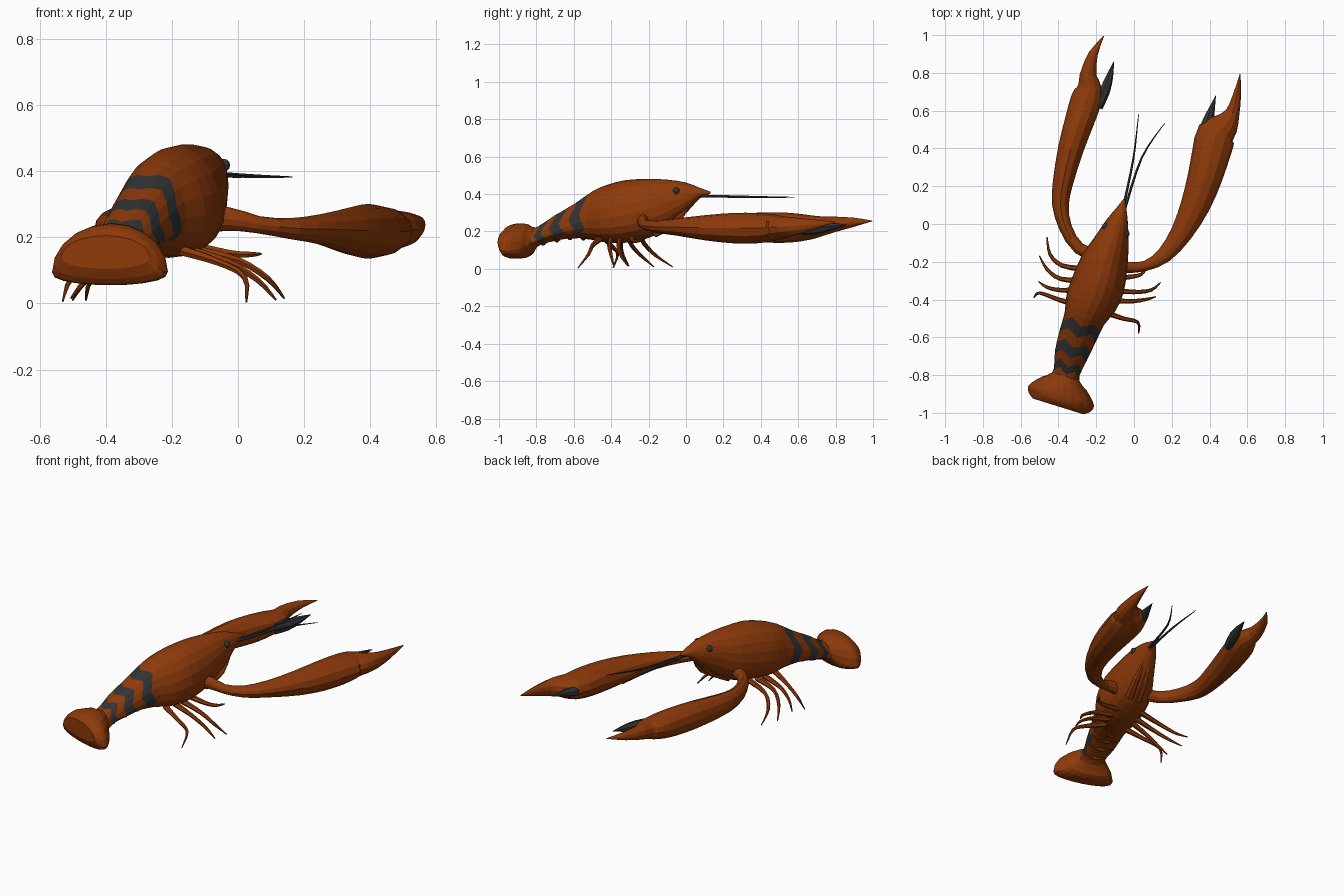
import bpy, math
from mathutils import Vector


def material(name, rgb):
    m = bpy.data.materials.new(name)
    m.diffuse_color = (*rgb, 1)
    return m


SHELL = material("shell", (0.27, 0.042, 0.003))
DARK = material("dark", (0.032, 0.034, 0.035))


def spline(rows, u):
    """Catmull-Rom value of a table of rows at position u."""
    n = len(rows) - 1
    u = min(max(u, 0), n)
    i = min(int(u), n - 1)
    t = u - i
    p0, p1, p2, p3 = (rows[min(max(i + k, 0), n)] for k in (-1, 0, 1, 2))
    return [0.5 * (2 * b + (c - a) * t + (2 * a - 5 * b + 4 * c - d) * t * t
                   + (3 * b - a - 3 * c + d) * t ** 3)
            for a, b, c, d in zip(p0, p1, p2, p3)]


def skin(name, rings, mats, dark=None):
    """Join equal rings of points into a capped mesh."""
    n = len(rings[0])
    verts = [p for r in rings for p in r]
    faces, idx = [], []
    for i in range(len(rings) - 1):
        for j in range(n):
            k = (j + 1) % n
            faces.append((i * n + j, i * n + k, (i + 1) * n + k, (i + 1) * n + j))
            idx.append(1 if dark and dark(i, j) else 0)
    faces += [tuple(range(n))[::-1], tuple(range(len(verts) - n, len(verts)))]
    idx += [0, 0]
    me = bpy.data.meshes.new(name)
    me.from_pydata(verts, [], faces)
    for m in mats:
        me.materials.append(m)
    me.polygons.foreach_set("material_index", idx)
    ob = bpy.data.objects.new(name, me)
    bpy.context.collection.objects.link(ob)
    return ob


def limb(name, rows, sides=8, steps=2, mat=SHELL):
    """Tube through rows of x, y, z, half width, half height."""
    rings = []
    for s in range((len(rows) - 1) * steps + 1):
        u = s / steps
        x, y, z, w, h = spline(rows, u)
        w, h = max(w, 0.001), max(h, 0.001)
        a, b = spline(rows, u - 0.1), spline(rows, u + 0.1)
        t = (Vector(b[:3]) - Vector(a[:3])).normalized()
        side = t.cross(Vector((0, 0, 1))).normalized()
        up = side.cross(t)
        rings.append([Vector((x, y, z)) + side * w * math.cos(q) + up * h * math.sin(q)
                      for q in (2 * math.pi * k / sides for k in range(sides))])
    return skin(name, rings, [mat])


# Body stations from nose to tail: x, y, half width, bottom z, top z, widest level
BODY = [(-0.052, 0.13, 0.005, 0.402, 0.413, 0.5), (-0.068, 0.07, 0.032, 0.375, 0.435, 0.5),
        (-0.09, 0.0, 0.062, 0.30, 0.462, 0.5), (-0.12, -0.1, 0.095, 0.215, 0.477, 0.5),
        (-0.155, -0.2, 0.125, 0.165, 0.481, 0.45), (-0.19, -0.32, 0.142, 0.14, 0.475, 0.42),
        (-0.228, -0.42, 0.136, 0.14, 0.45, 0.4), (-0.262, -0.5, 0.11, 0.155, 0.415, 0.4),
        (-0.30, -0.6, 0.10, 0.165, 0.345, 0.35), (-0.335, -0.7, 0.088, 0.15, 0.287, 0.3),
        (-0.36, -0.8, 0.072, 0.12, 0.222, 0.3), (-0.37, -0.85, 0.13, 0.065, 0.24, 0.25),
        (-0.384, -0.905, 0.18, 0.055, 0.242, 0.22), (-0.394, -0.942, 0.172, 0.062, 0.232, 0.22),
        (-0.401, -0.966, 0.14, 0.105, 0.205, 0.35)]
SIDES = 20


def body_point(u, q):
    x, y, w, z0, z1, c = spline(BODY, u)
    mid = z0 + (z1 - z0) * c
    s = math.sin(q)
    z = mid + (z1 - mid) * s if s > 0 else mid - (mid - z0) * abs(s) ** 0.8
    return Vector((x + 0.955 * w * math.cos(q), y - 0.297 * w * math.cos(q), z))


def body_part(name, us, zigzag=0, dark=None):
    rings = []
    for i, u in enumerate(us):
        amp = zigzag if 0 < i < len(us) - 1 else 0
        rings.append([body_point(u + amp * (0, 1, 0, -1)[k % 4], 2 * math.pi * k / SIDES)
                      for k in range(SIDES)])
    return skin(name, rings, [SHELL, DARK], dark)


# Carapace, banded abdomen and tail fan
body_part("carapace", [k / 2 for k in range(15)])
body_part("abdomen", [7, 7.3, 7.85, 8.4, 8.95, 9.4, 9.8, 10.1], 0.16,
          lambda i, j: i in (1, 3, 5) and (j < 12 or j > 17))
body_part("tail_fan", [10.1 + k * 0.4 for k in range(10)] + [14])

# Claws with a slim arm that swells into the hand and narrows to a fixed finger
limb("left_claw", [(-0.15, -0.19, 0.25, 0.035, 0.035), (-0.29, -0.13, 0.238, 0.032, 0.035),
                   (-0.362, -0.02, 0.23, 0.034, 0.042), (-0.389, 0.10, 0.222, 0.044, 0.054),
                   (-0.376, 0.22, 0.22, 0.054, 0.066), (-0.334, 0.40, 0.222, 0.068, 0.08),
                   (-0.287, 0.55, 0.22, 0.078, 0.08), (-0.252, 0.66, 0.222, 0.082, 0.066),
                   (-0.236, 0.72, 0.228, 0.066, 0.054), (-0.243, 0.79, 0.238, 0.044, 0.042),
                   (-0.216, 0.90, 0.25, 0.025, 0.024), (-0.16, 0.995, 0.256, 0.002, 0.002)], 12)
limb("right_claw", [(-0.16, -0.235, 0.25, 0.035, 0.04), (-0.03, -0.23, 0.255, 0.03, 0.036),
                    (0.06, -0.222, 0.238, 0.027, 0.026), (0.16, -0.165, 0.226, 0.042, 0.032),
                    (0.25, -0.05, 0.224, 0.058, 0.046), (0.325, 0.10, 0.22, 0.078, 0.067),
                    (0.376, 0.25, 0.218, 0.092, 0.081), (0.41, 0.38, 0.218, 0.102, 0.081),
                    (0.437, 0.475, 0.22, 0.104, 0.07), (0.488, 0.53, 0.224, 0.07, 0.056),
                    (0.522, 0.59, 0.228, 0.038, 0.046), (0.545, 0.68, 0.237, 0.022, 0.028),
                    (0.562, 0.795, 0.25, 0.002, 0.002)], 12)

# Dark movable fingers
limb("left_claw_finger", [(-0.195, 0.62, 0.215, 0.03, 0.035), (-0.158, 0.70, 0.22, 0.03, 0.034),
                          (-0.13, 0.78, 0.228, 0.02, 0.02), (-0.107, 0.86, 0.235, 0.001, 0.001)], 7, 2, DARK)
limb("right_claw_finger", [(0.375, 0.43, 0.215, 0.03, 0.035), (0.382, 0.51, 0.22, 0.036, 0.034),
                           (0.405, 0.59, 0.228, 0.022, 0.02), (0.433, 0.68, 0.235, 0.001, 0.001)], 7, 2, DARK)

# Walking legs: hip, knee, shin and tip
LEGS = {
    "right_leg_1": [(-0.13, -0.29, 0.17), (-0.02, -0.28, 0.15), (0.04, -0.265, 0.148), (0.07, -0.225, 0.15)],
    "right_leg_2": [(-0.13, -0.35, 0.16), (0.0, -0.36, 0.13), (0.09, -0.35, 0.075), (0.14, -0.31, 0.015)],
    "right_leg_3": [(-0.15, -0.40, 0.16), (-0.03, -0.41, 0.125), (0.06, -0.40, 0.07), (0.115, -0.385, 0.01)],
    "right_leg_4": [(-0.17, -0.46, 0.16), (-0.06, -0.50, 0.125), (0.02, -0.52, 0.08), (0.025, -0.578, 0.004)],
    "left_leg_1": [(-0.25, -0.24, 0.17), (-0.38, -0.22, 0.13), (-0.445, -0.16, 0.07), (-0.46, -0.07, 0.01)],
    "left_leg_2": [(-0.27, -0.30, 0.16), (-0.39, -0.29, 0.125), (-0.46, -0.24, 0.07), (-0.50, -0.17, 0.01)],
    "left_leg_3": [(-0.28, -0.35, 0.16), (-0.39, -0.35, 0.12), (-0.46, -0.335, 0.07), (-0.505, -0.305, 0.015)],
    "left_leg_4": [(-0.30, -0.43, 0.16), (-0.40, -0.40, 0.125), (-0.50, -0.365, 0.08), (-0.53, -0.39, 0.006)],
}
for name, pts in LEGS.items():
    limb(name, [(*p, r, r) for p, r in zip(pts, (0.017, 0.012, 0.009, 0.003))], 6, 3)

# Antennae
for name, pts in {"left_antenna": [(-0.062, 0.07, 0.39), (-0.005, 0.34, 0.385), (0.024, 0.58, 0.383)],
                  "right_antenna": [(-0.052, 0.07, 0.39), (0.04, 0.35, 0.385), (0.163, 0.535, 0.382)]}.items():
    limb(name, [(*p, r, r) for p, r in zip(pts, (0.008, 0.006, 0.002))], 5, 4, DARK)

# Mouthparts under the head
for side, dx in (("left", -0.03), ("right", 0.03)):
    limb(side + "_mouthpart", [(-0.14 + dx, -0.17, 0.19, 0.025, 0.025), (-0.10 + dx, -0.06, 0.25, 0.02, 0.02),
                               (-0.08 + dx * 0.6, 0.01, 0.325, 0.006, 0.006)], 6)

# Swimmeret ridges under the abdomen
for k, u in enumerate((7.5, 8.2, 8.9, 9.6)):
    limb("swimmeret_%d" % (k + 1), [(*body_point(u, math.pi * q), r, r) for q, r in
                                    ((1.15, 0.005), (1.5, 0.012), (1.85, 0.005))], 6)

# Eyes
for name, loc in (("right_eye", (-0.042, -0.052, 0.418)), ("left_eye", (-0.15, -0.012, 0.418))):
    bpy.ops.mesh.primitive_uv_sphere_add(segments=10, ring_count=6, radius=0.019, location=loc)
    eye = bpy.context.object
    eye.name = name
    eye.data.materials.append(DARK)
